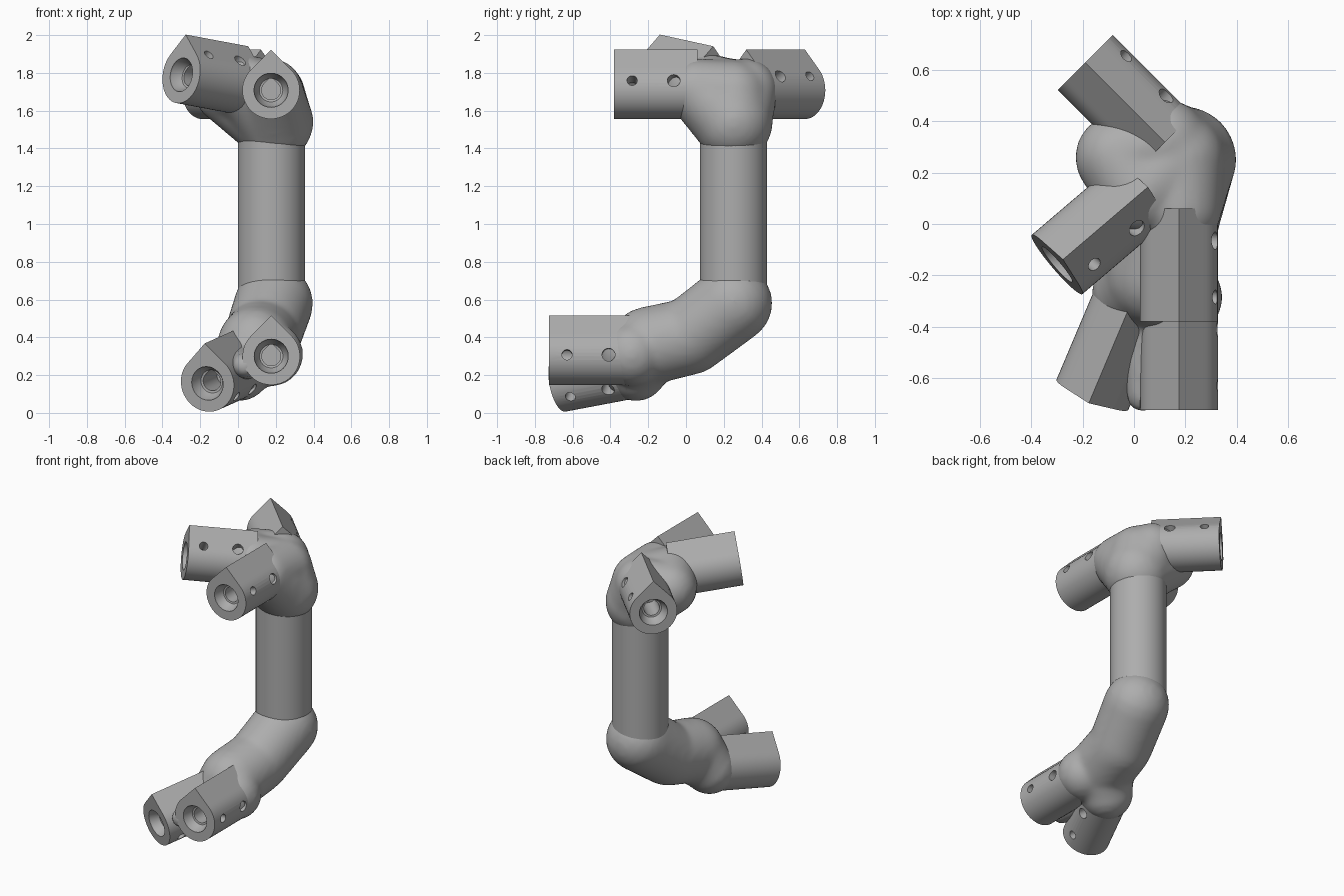
import bpy, bmesh, math
from mathutils import Matrix, Vector

if "Cube" in bpy.data.objects:
    bpy.data.objects.remove(bpy.data.objects["Cube"])

grey = bpy.data.materials.new("plain grey")
grey.use_nodes = True
grey.diffuse_color = (0.42, 0.42, 0.42, 1)
grey.node_tree.nodes["Principled BSDF"].inputs["Base Color"].default_value = grey.diffuse_color

R = 0.152          # socket radius
UP = Vector((0, 0, 1))


def ring(r, z, pointed=False):
    """Circle or teardrop outline whose point is on local +y."""
    pts = []
    for i in range(48):
        a = math.tau * i / 48
        off = abs(a - math.pi / 2)
        k = r / math.cos(math.pi / 4 - off) if pointed and off < math.pi / 4 else r
        pts.append(Vector((k * math.cos(a), k * math.sin(a), z)))
    return pts


def loft(bm, frame, rings):
    rows = [[bm.verts.new(frame @ p) for p in pts] for pts in rings]
    for a, b in zip(rows, rows[1:]):
        for i in range(len(a)):
            j = (i + 1) % len(a)
            bm.faces.new((a[i], a[j], b[j], b[i]))
    bm.faces.new(rows[0])
    bm.faces.new(rows[-1])


def aim(start, direction):
    """Frame at start with local z along direction."""
    turn = direction.to_track_quat("Z", "Y").to_matrix().to_4x4()
    return Matrix.Translation(start) @ turn


def make_object(name, bm):
    bmesh.ops.recalc_face_normals(bm, faces=bm.faces[:])
    mesh = bpy.data.meshes.new(name)
    bm.to_mesh(mesh)
    bm.free()
    mesh.materials.append(grey)
    obj = bpy.data.objects.new(name, mesh)
    bpy.context.collection.objects.link(obj)
    return obj


def lofted(name, frame, rings):
    bm = bmesh.new()
    loft(bm, frame, rings)
    return make_object(name, bm)


def bake(obj):
    bpy.context.view_layer.update()
    graph = bpy.context.evaluated_depsgraph_get()
    mesh = bpy.data.meshes.new_from_object(obj.evaluated_get(graph))
    obj.modifiers.clear()
    obj.data = mesh


def cut(obj, cutter):
    cutter.hide_render = True
    mod = obj.modifiers.new("cut", "BOOLEAN")
    mod.operation = "DIFFERENCE"
    mod.solver = "EXACT"
    mod.object = cutter
    bake(obj)
    bpy.data.objects.remove(cutter)


def socket(name, end, direction, side_sign, hole_angle):
    """Teardrop socket with a funnelled bore and two screw holes on one side."""
    d = Vector(direction).normalized()
    side = UP.cross(d).normalized()
    up = d.cross(side)
    end = Vector(end)
    frame = Matrix.Translation(end) @ Matrix((side, up, d)).transposed().to_4x4()
    body = lofted(name, frame, [ring(R, -0.44, True), ring(R, 0, True)])
    cut(body, lofted("bore_cutter", frame,
                     [ring(0.09, 0.03), ring(0.09, -0.01), ring(0.062, -0.06),
                      ring(0.05, -0.062, True), ring(0.05, -0.25, True)]))
    a = math.radians(hole_angle)
    out = side * side_sign * math.cos(a) + up * math.sin(a)
    for depth, r in ((0.095, 0.027), (0.315, 0.034)):
        cut(body, lofted("screw_cutter", aim(end - d * depth, out),
                         [ring(r, 0.03), ring(r, 0.25)]))
    return body


def capsule(bm, a, b):
    """Round-ended limb between two balls, each given as (x, y, z, radius)."""
    start, finish = Vector(a[:3]), Vector(b[:3])
    axis = finish - start
    arc = [math.radians(t) for t in range(5, 91, 17)]
    rings = [ring(a[3] * math.sin(t), -a[3] * math.cos(t)) for t in arc]
    rings += [ring(b[3] * math.sin(t), axis.length + b[3] * math.cos(t))
              for t in reversed(arc)]
    loft(bm, aim(start, axis), rings)


def hub(name, limbs):
    """Blended junction grown from overlapping limbs."""
    bm = bmesh.new()
    for a, b in limbs:
        capsule(bm, a, b)
    obj = make_object(name, bm)
    remesh = obj.modifiers.new("blend", "REMESH")
    remesh.mode = "VOXEL"
    remesh.voxel_size = 0.018
    smooth = obj.modifiers.new("soften", "SMOOTH")
    smooth.factor = 0.5
    smooth.iterations = 10
    bake(obj)
    return obj


# Sockets
parts = [
    socket("upper_front_socket", (0.175, -0.38, 1.708), (0, -1, 0), 1, 20),
    socket("upper_side_socket", (-0.30, -0.158, 1.79), (-0.75, -0.64, 0.14), 1, 52),
    socket("upper_back_socket", (-0.19, 0.63, 1.708), (-1, 1, 0), -1, 30),
    socket("lower_front_socket", (0.176, -0.725, 0.3), (0, -1, 0), 1, 3),
    socket("lower_side_socket", (-0.162, -0.665, 0.156), (-0.38, -0.9, -0.17), 1, -36),
]

# Upper junction
core = (0.19, 0.25, 1.54, 0.21)
crown = (0.17, 0.25, 1.68, 0.188)
front_root = (0.175, 0.06, 1.708, 0.168)
side_root = (0.03, 0.125, 1.728, 0.17)
back_root = (0.12, 0.32, 1.708, 0.168)
web = (-0.06, 0.26, 1.70, 0.17)
limbs = [(core, crown), (web, side_root), (web, back_root)]
for root in (front_root, side_root, back_root, web):
    limbs += [(core, root), (crown, root)]
parts.append(hub("upper_hub", limbs))

# Lower elbow and forked arm
elbow = (0.19, 0.25, 0.58, 0.208)
bend = (0.13, 0.02, 0.405, 0.203)
fork = (0.095, -0.2, 0.355, 0.207)
parts.append(hub("lower_arm", [
    (elbow, bend), (bend, fork),
    (fork, (0.176, -0.285, 0.31, 0.17)),
    (fork, (0.006, -0.266, 0.231, 0.17)),
    ((0.03, -0.35, 0.26, 0.1), (0.035, -0.67, 0.25, 0.065))]))

# Upright column
parts.append(lofted("column", Matrix.Translation((0.177, 0.252, 0)),
                    [ring(0.178, 0.56), ring(0.178, 1.46)]))

# Shading
bpy.ops.object.select_all(action="DESELECT")
for obj in parts:
    obj.select_set(True)
bpy.context.view_layer.objects.active = parts[0]
bpy.ops.object.shade_smooth_by_angle(angle=math.radians(35))
